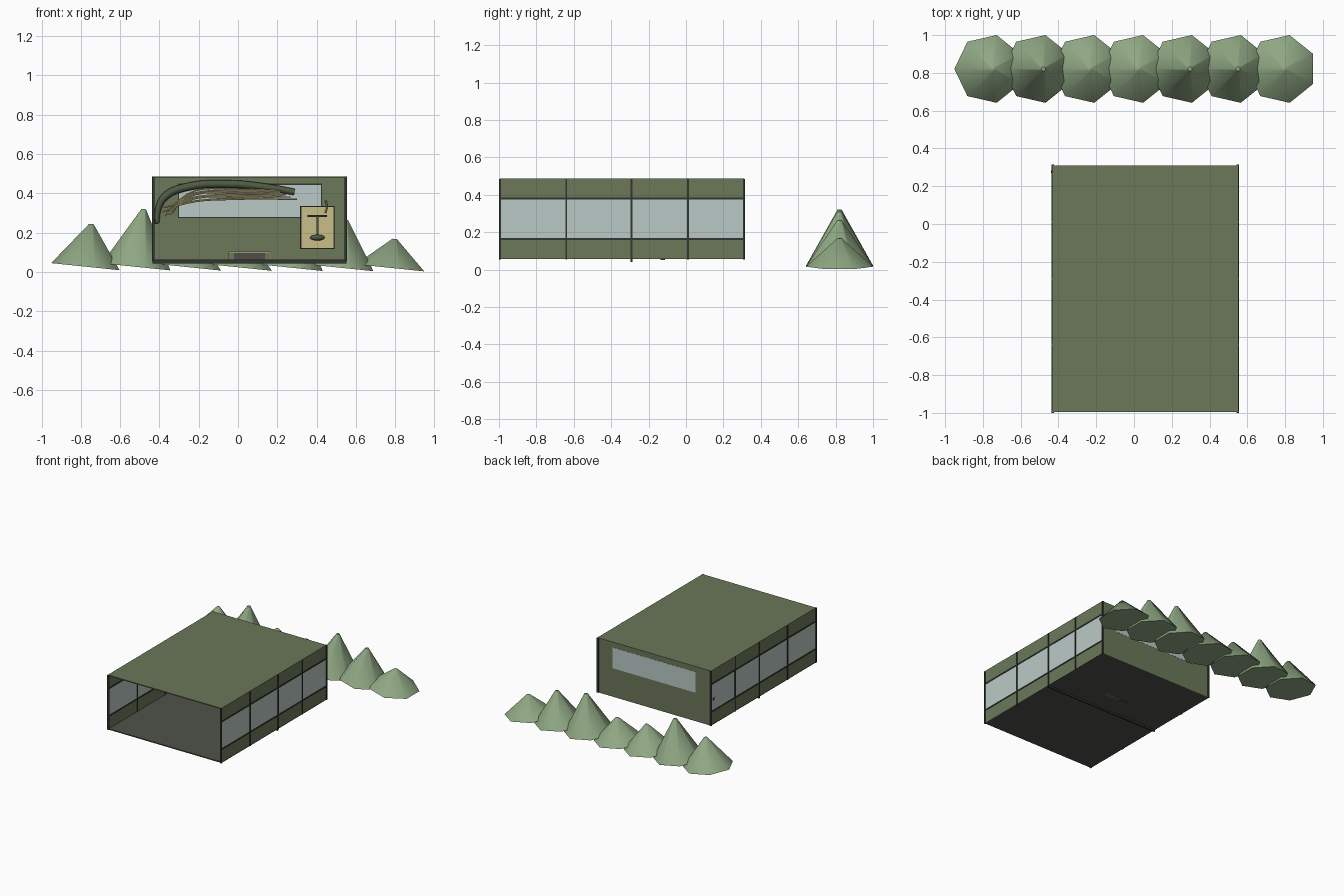
import bpy, bmesh, math
from mathutils import Matrix, Vector

cube = bpy.data.objects.get("Cube")
if cube:
    bpy.data.objects.remove(cube, do_unlink=True)


def material(name, r, g, b):
    def lin(c):
        c /= 255
        return c / 12.92 if c < 0.04045 else ((c + 0.055) / 1.055) ** 2.4
    m = bpy.data.materials.new(name)
    col = (lin(r), lin(g), lin(b), 1)
    m.diffuse_color = col
    m.use_nodes = True
    bsdf = m.node_tree.nodes["Principled BSDF"]
    bsdf.inputs["Base Color"].default_value = col
    bsdf.inputs["Roughness"].default_value = 0.8
    return m


OLIVE = material("olive_wall", 107, 120, 90)
GLASS = material("pale_glass", 186, 202, 198)
TRIM = material("dark_trim", 50, 54, 44)
FLOOR = material("grey_floor", 80, 82, 74)
HILL = material("sage_green", 143, 167, 131)
STRAW = material("straw_yellow", 200, 190, 136)
BRANCH = material("branch_green", 80, 90, 68)
VENT = material("vent_grey", 78, 78, 75)


def finish(name, bm, mat):
    bmesh.ops.recalc_face_normals(bm, faces=bm.faces[:])
    mesh = bpy.data.meshes.new(name)
    bm.to_mesh(mesh)
    bm.free()
    mesh.materials.append(mat)
    ob = bpy.data.objects.new(name, mesh)
    bpy.context.collection.objects.link(ob)
    return ob


def box(name, mat, x, y, z):
    """Box from (low, high) ranges on each axis."""
    bm = bmesh.new()
    size = [r[1] - r[0] for r in (x, y, z)]
    mid = Vector([(r[1] + r[0]) / 2 for r in (x, y, z)])
    bmesh.ops.create_cube(bm, size=1, matrix=Matrix.Translation(mid) @ Matrix.Diagonal((*size, 1)))
    return finish(name, bm, mat)


def tube(name, mat, points, radius, taper=None):
    """Smooth round tube through the points."""
    cu = bpy.data.curves.new(name, "CURVE")
    cu.dimensions = "3D"
    cu.bevel_depth = radius
    cu.bevel_resolution = 2
    cu.resolution_u = 6
    cu.use_fill_caps = True
    sp = cu.splines.new("BEZIER")
    sp.bezier_points.add(len(points) - 1)
    for i, (bp, p) in enumerate(zip(sp.bezier_points, points)):
        bp.co = p
        bp.handle_left_type = bp.handle_right_type = "AUTO"
        bp.radius = taper[i] if taper else 1
    cu.materials.append(mat)
    ob = bpy.data.objects.new(name, cu)
    bpy.context.collection.objects.link(ob)
    return ob


def frame(name, mat, x, z, y, w):
    """Four thin bars around a rectangle facing the front."""
    box(name + "_bottom", mat, x, y, (z[0] - w, z[0]))
    box(name + "_top", mat, x, y, (z[1], z[1] + w))
    for side, e in (("right", x[0] - w), ("left", x[1])):
        box(f"{name}_{side}", mat, (e, e + w), y, (z[0] - w, z[1] + w))


# Room shell, open at the front
X0, X1, Y0, Y1 = -0.435, 0.553, -0.995, 0.31
Z0, SILL, HEAD, Z1 = 0.056, 0.163, 0.38, 0.486
T = 0.008
box("floor", FLOOR, (X0, X1), (Y0, Y1 - T), (Z0, Z0 + T))
box("roof", OLIVE, (X0, X1), (Y0, Y1), (Z1 - T, Z1))
box("back_wall", OLIVE, (X0 + T, X1 - T), (Y1 - T, Y1), (Z0, Z1 - T))
box("floor_joint", TRIM, (X0, X1), (-0.296, -0.286), (0.042, Z0))
box("floor_drain", VENT, (-0.05, 0.03), (-0.135, -0.113), (Z0 - 0.004, Z0))

# Side walls: solid bands, glass strip, rails and posts
for side, a, out in (("right", X0, -1), ("left", X1 - T, 1)):
    wall = (a, a + T)
    trim = (a - 0.003, a + T + 0.003)
    box(side + "_lower_band", OLIVE, wall, (Y0, Y1), (Z0, SILL))
    box(side + "_upper_band", OLIVE, wall, (Y0, Y1), (HEAD, Z1 - T))
    box(side + "_glass", GLASS, (a + 0.001, a + T - 0.001), (Y0, Y1), (SILL, HEAD))
    for label, z in (("sill", SILL), ("head", HEAD)):
        box(f"{side}_{label}_rail", TRIM, trim, (Y0, Y1), (z - 0.005, z + 0.005))
    for i, y in enumerate((Y0, -0.64, -0.291, 0.01, Y1)):
        box(f"{side}_post_{i}", TRIM, trim, (y - 0.005, y + 0.005), (Z0 - 0.001, Z1 - 0.001))

# Back window, seen from both sides
wx, wz = (-0.3, 0.422), (0.28, 0.443)
box("back_window", GLASS, wx, (Y1 - T - 0.001, Y1 + 0.001), wz)
frame("window_frame", TRIM, wx, wz, (Y1 - T - 0.005, Y1 - T), 0.006)

# Wall hanging with a small stand
px, pz = (0.322, 0.485), (0.122, 0.33)
box("wall_panel", STRAW, px, (0.288, 0.296), pz)
frame("panel_frame", TRIM, px, pz, (0.286, 0.297), 0.006)
box("stand_bar", TRIM, (0.355, 0.452), (0.275, 0.288), (0.28, 0.29))
box("stand_pole", BRANCH, (0.399, 0.409), (0.276, 0.286), (0.18, 0.28))
bm = bmesh.new()
bmesh.ops.create_uvsphere(bm, u_segments=16, v_segments=8, radius=1,
                          matrix=Matrix.Translation((0.404, 0.265, 0.175)) @ Matrix.Diagonal((0.038, 0.02, 0.015, 1)))
for f in bm.faces:
    f.smooth = True
finish("stand_base", bm, BRANCH)
tube("panel_hook", STRAW, [(0.445, 0.28, 0.3), (0.452, 0.28, 0.33), (0.447, 0.28, 0.365)], 0.004)

# Arched branch with straw strands along the back wall
path = [(-0.412, 0.254), (-0.405, 0.325), (-0.37, 0.385), (-0.27, 0.43),
        (-0.04, 0.447), (0.16, 0.428), (0.288, 0.407)]
tube("branch", BRANCH, [(x, 0.277, z) for x, z in path], 0.02, (0.6, 0.8, 1, 1, 1, 0.95, 0.8))
box("branch_anchor", TRIM, (X0 - 0.004, -0.405), (0.27, 0.284), (0.245, 0.265))
for i in range(9):
    t = i / 8
    tube(f"strand_{i}", STRAW,
         [(-0.385 + 0.05 * t, 0.25 + 0.01 * t, 0.305 + 0.025 * math.sin(i * 2)),
          (-0.26, 0.25, 0.35 + 0.045 * t),
          (0.0, 0.25, 0.37 + 0.05 * t),
          (0.3 - 0.12 * abs(math.sin(i * 1.7)), 0.255, 0.37 + 0.045 * t)], 0.0035)

# Floor vent box
box("vent_box", OLIVE, (-0.045, 0.163), (-0.13, -0.03), (Z0, 0.1))
box("vent_grille", VENT, (-0.02, 0.138), (-0.134, -0.13), (0.06, 0.096))
frame("vent_edge", STRAW, (-0.045, 0.163), (Z0 + T, 0.1), (-0.132, -0.128), 0.004)

# Row of leaning seven-sided cones behind the room
SIDES, RADIUS, LEAN = 7, 0.184, math.radians(5.9)
for i, peak in enumerate((0.244, 0.32, 0.209, 0.194, 0.31, 0.265, 0.168)):
    base = 0.026 - 0.001 * i
    bm = bmesh.new()
    rings = []
    for r, z in ((RADIUS, 0), (0.012, (peak - base) / math.cos(LEAN))):
        angles = [math.pi + math.tau * k / SIDES for k in range(SIDES)]
        rings.append([bm.verts.new((r * math.cos(a), r * math.sin(a), z)) for a in angles])
    low, top = rings
    bm.faces.new(low[::-1])
    bm.faces.new(top)
    for k in range(SIDES):
        n = (k + 1) % SIDES
        bm.faces.new((low[k], low[n], top[n], top[k]))
    hill = finish(f"cone_shrub_{i}", bm, HILL)
    hill.location = (-0.768 + 0.2585 * i, 0.821, base)
    hill.rotation_euler.y = LEAN
    bpy.ops.object.select_all(action="DESELECT")
    hill.select_set(True)
    bpy.context.view_layer.objects.active = hill
    bpy.ops.object.shade_smooth_by_angle(angle=math.radians(55))
